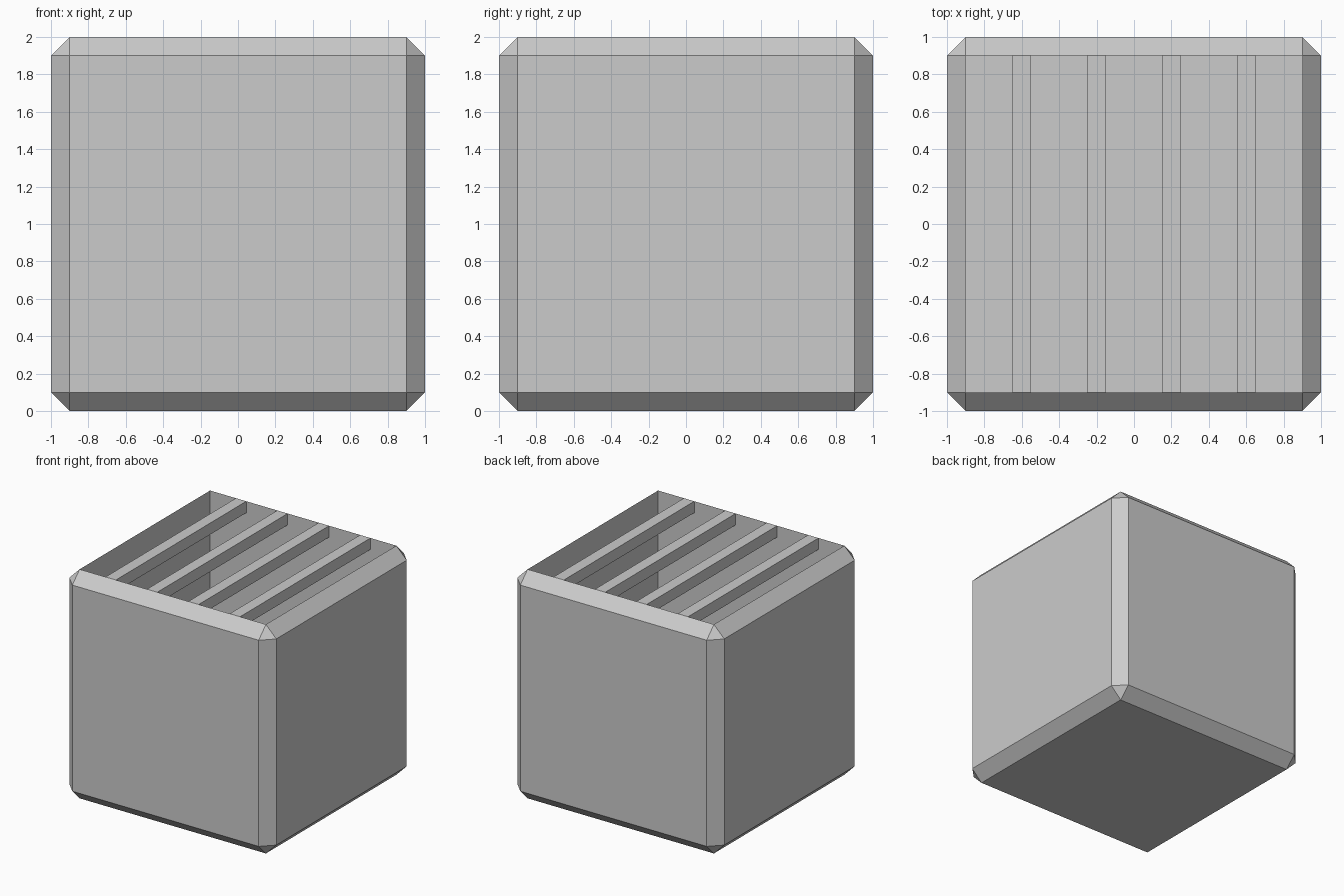
import bpy
import bmesh
from mathutils import Vector, Matrix

if "Cube" in bpy.data.objects:
    bpy.data.objects.remove(bpy.data.objects["Cube"])

EDGE = 0.1      # chamfer, wall and floor thickness
BAR = 0.1       # bar section


def add_object(name, bm):
    bmesh.ops.recalc_face_normals(bm, faces=bm.faces)
    mesh = bpy.data.meshes.new(name)
    bm.to_mesh(mesh)
    bm.free()
    obj = bpy.data.objects.new(name, mesh)
    bpy.context.collection.objects.link(obj)
    return obj


# Chamfered box, with its top face pushed down to form the cavity
bm = bmesh.new()
bmesh.ops.create_cube(bm, size=2, matrix=Matrix.Translation((0, 0, 1)))
bmesh.ops.bevel(bm, geom=bm.edges[:], offset=EDGE, segments=1,
                profile=0.5, affect='EDGES')
bm.normal_update()
top = max(bm.faces, key=lambda f: f.calc_center_median().z)
floor = bmesh.ops.extrude_discrete_faces(bm, faces=[top])["faces"][0]
bmesh.ops.translate(bm, verts=floor.verts[:], vec=Vector((0, 0, -(2 - EDGE))))
add_object("box", bm)

# Four grate bars running front to back, flush with the rim
for i in range(4):
    bm = bmesh.new()
    place = (Matrix.Translation((-0.6 + 0.4 * i, 0, 2 - BAR / 2))
             @ Matrix.Diagonal((BAR, 2 - 2 * EDGE, BAR, 1)))
    bmesh.ops.create_cube(bm, size=1, matrix=place)
    add_object(f"grate_bar_{i + 1}", bm)
